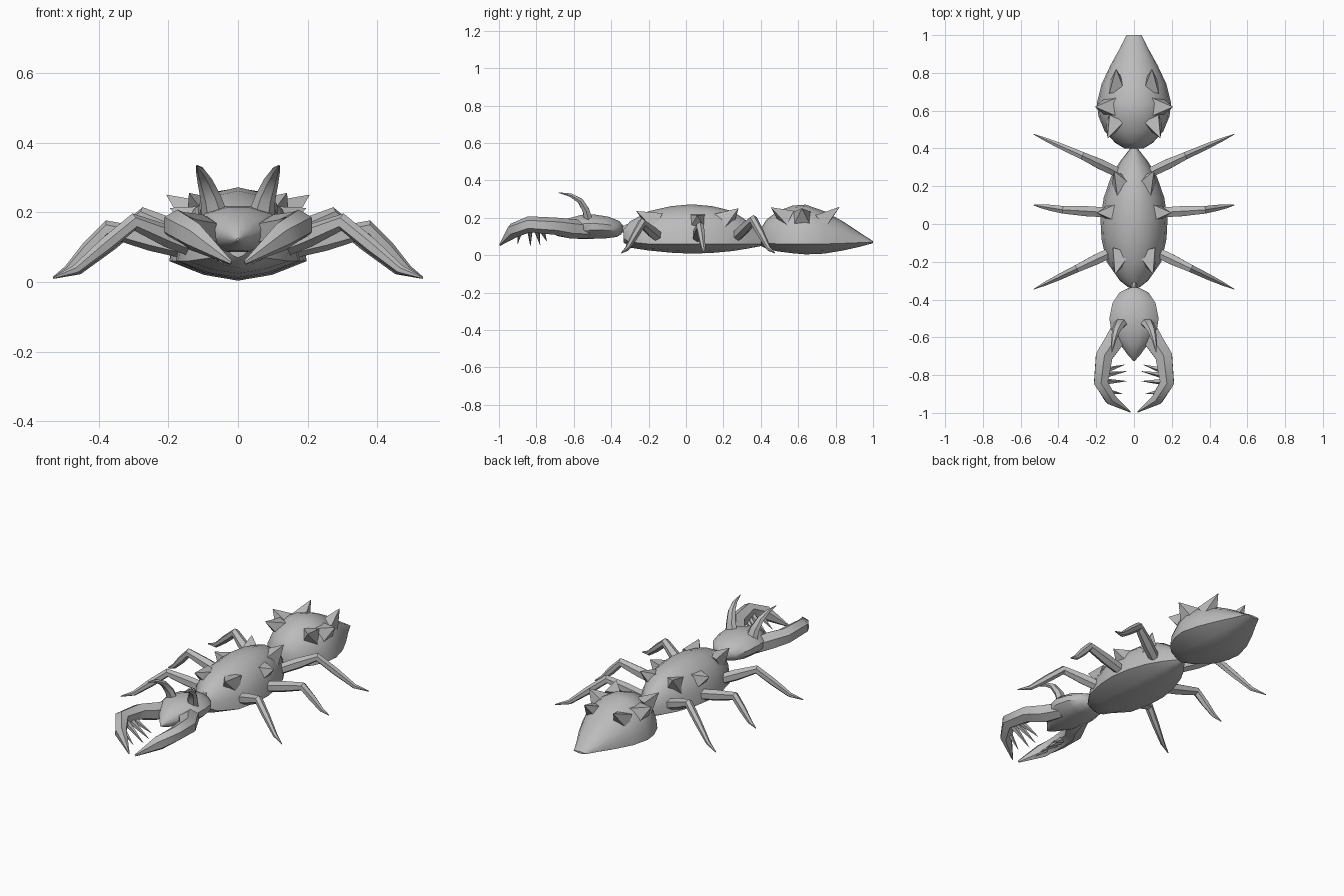
import bpy, bmesh, math
from mathutils import Vector

if "Cube" in bpy.data.objects:
    bpy.data.objects.remove(bpy.data.objects["Cube"])

mat = bpy.data.materials.new("shell grey")
mat.diffuse_color = (0.5, 0.5, 0.5, 1)
mat.use_nodes = True
mat.node_tree.nodes["Principled BSDF"].inputs["Base Color"].default_value = mat.diffuse_color


def make(name, bm, angle=40):
    bmesh.ops.recalc_face_normals(bm, faces=bm.faces)
    me = bpy.data.meshes.new(name)
    bm.to_mesh(me)
    bm.free()
    ob = bpy.data.objects.new(name, me)
    bpy.context.collection.objects.link(ob)
    me.materials.append(mat)
    bpy.ops.object.select_all(action='DESELECT')
    ob.select_set(True)
    bpy.context.view_layer.objects.active = ob
    bpy.ops.object.shade_smooth_by_angle(angle=math.radians(angle))
    return ob


def skin(bm, rings):
    rows = [[bm.verts.new(p) for p in r] for r in rings]
    n = len(rows[0])
    for a, b in zip(rows, rows[1:]):
        for i in range(n):
            j = (i + 1) % n
            bm.faces.new((a[i], a[j], b[j], b[i]))
    bm.faces.new(rows[0])
    bm.faces.new(rows[-1][::-1])


def shell(name, sections, steps=8):
    """Domed back over a shallow keeled belly; section = y, half width, keel, rim, top."""
    bm = bmesh.new()
    rings = []
    for y, w, keel, rim, top in sections:
        ring = [(-w * .5, y, keel + (rim - keel) * .3), (0, y, keel),
                (w * .5, y, keel + (rim - keel) * .3)]
        for k in range(steps + 1):
            a = math.pi * k / steps
            ring.append((w * math.cos(a), y, rim + (top - rim) * math.sin(a)))
        rings.append(ring)
    skin(bm, rings)
    return make(name, bm)


def tube(bm, path, sides=6, ref=(0, 0, 1)):
    """Tapered limb; path point = x, y, z, side radius, other radius."""
    pts = [Vector(p[:3]) for p in path]
    rings = []
    for i, p in enumerate(pts):
        t = (pts[min(i + 1, len(pts) - 1)] - pts[max(i - 1, 0)]).normalized()
        u = t.cross(Vector(ref)).normalized()
        v = u.cross(t)
        ring = []
        for k in range(sides):
            a = 2 * math.pi * (k + .5) / sides
            ring.append(p + u * math.cos(a) * path[i][3] + v * math.sin(a) * path[i][4])
        rings.append(ring)
    skin(bm, rings)


def mirrored(name, paths, sides=6, ref=(0, 0, 1), angle=40):
    bm = bmesh.new()
    for s in (1, -1):
        for path in paths:
            tube(bm, [(s * p[0],) + tuple(p[1:]) for p in path], sides, ref)
    return make(name, bm, angle)


# Body segments
shell("thorax", [(-.335, .03, .07, .09, .14), (-.30, .075, .04, .07, .18),
                 (-.20, .145, .025, .06, .235), (-.08, .172, .013, .06, .262),
                 (.03, .178, .008, .06, .272), (.14, .16, .012, .06, .262),
                 (.25, .122, .022, .06, .235), (.33, .075, .035, .06, .18),
                 (.41, .012, .05, .06, .10)])
shell("abdomen", [(.40, .05, .05, .07, .14), (.43, .10, .035, .065, .19),
                  (.49, .155, .02, .06, .235), (.57, .188, .01, .06, .265),
                  (.64, .197, .004, .06, .27), (.74, .172, .008, .06, .235),
                  (.84, .125, .025, .063, .18), (.93, .075, .045, .067, .12),
                  (1.0, .04, .064, .07, .075)], 10)

# Head and neck
bm = bmesh.new()
tube(bm, [(0, y, z, w, h) for y, z, w, h in
          ((-.34, .135, .03, .025), (-.365, .14, .08, .045), (-.42, .148, .118, .06),
           (-.50, .153, .135, .068), (-.56, .15, .125, .066), (-.63, .142, .08, .055),
           (-.69, .13, .035, .03), (-.725, .122, .004, .004))], 12)
make("head", bm)
bm = bmesh.new()
tube(bm, [(0, -.38, .145, .03, .03), (0, -.335, .14, .015, .02), (0, -.28, .14, .03, .04)], 8)
make("neck", bm)

# Plate spikes: base centre, tip, base radius
def spikes(name, items):
    mirrored(name, [[b + (r, r), t + (.001, .001)] for b, t, r in items], 4, angle=25)


spikes("thorax_spikes", [((.10, .06, .17), (.195, .06, .212), .075),
                         ((.06, .20, .18), (.105, .28, .25), .07),
                         ((.07, -.16, .18), (.10, -.265, .235), .07)])
spikes("abdomen_spikes", [((.12, .62, .19), (.205, .62, .25), .07),
                          ((.10, .54, .20), (.14, .455, .255), .06),
                          ((.09, .72, .18), (.095, .82, .257), .06)])

# Legs: hip, thigh, knee, shin, foot
def leg(hip, knee, foot):
    h, k, f = Vector(hip), Vector(knee), Vector(foot)
    ankle = k.lerp(f, .72)
    ankle.z = .035
    return [tuple(h) + (.03, .03), tuple(h.lerp(k, .5)) + (.031, .032),
            tuple(k) + (.023, .025), tuple(k.lerp(ankle, .5)) + (.019, .022),
            tuple(ankle) + (.012, .014), tuple(f) + (.002, .003)]


mirrored("legs", [leg((.10, -.14, .09), (.30, -.235, .172), (.53, -.345, .012)),
                  leg((.12, .06, .09), (.375, .075, .152), (.53, .10, .012)),
                  leg((.08, .27, .10), (.27, .36, .19), (.53, .475, .012))])

# Curved horns on the head
mirrored("horns", [[(.065, -.52, .18, .026, .04), (.078, -.535, .24, .021, .03),
                    (.095, -.565, .29, .017, .022), (.108, -.615, .32, .011, .013),
                    (.118, -.68, .334, .002, .002)]], 6, (1, 0, 0))

# Jaws with inner teeth
mirrored("mandibles", [[(.07, -.52, .135, .04, .045), (.105, -.62, .142, .057, .052),
                        (.158, -.70, .155, .052, .046), (.175, -.84, .165, .043, .043),
                        (.125, -.925, .13, .034, .042), (.02, -.995, .055, .003, .006)]], 6)
mirrored("mandible_teeth", [[(.15, y0, .145, .017, .02), (x, y1, z, .001, .001)]
                            for y0, x, y1, z in ((-.775, .05, -.745, .075),
                                                 (-.80, .04, -.78, .055),
                                                 (-.835, .04, -.832, .05),
                                                 (-.885, .06, -.90, .06))], 5)
